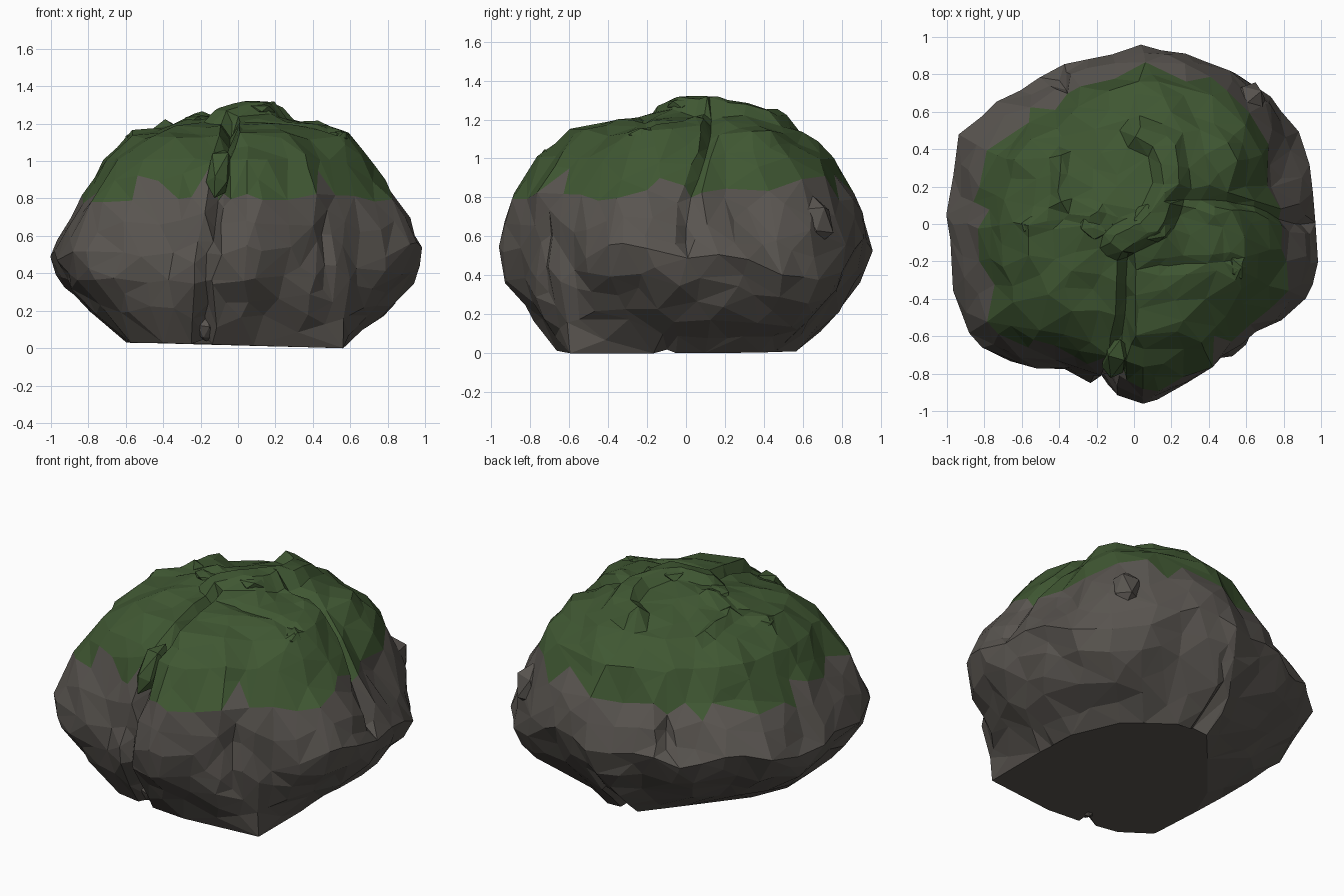
import bpy, bmesh, math, random
from mathutils import Vector, noise

if "Cube" in bpy.data.objects:
    bpy.data.objects.remove(bpy.data.objects["Cube"])

random.seed(4)


def material(name, rgb):
    m = bpy.data.materials.new(name)
    m.diffuse_color = (*rgb, 1)
    m.use_nodes = True
    m.node_tree.nodes["Principled BSDF"].inputs["Base Color"].default_value = m.diffuse_color
    return m


STONE = material("stone", (0.1, 0.09, 0.08))
MOSS = material("moss", (0.05, 0.095, 0.032))

# Widest outline seen from above, counter-clockwise
OUTLINE = [(1, -.18), (.97, .2), (.88, .5), (.74, .68), (.58, .78), (.35, .87), (.06, .96), (-.36, .86),
           (-.5, .75), (-.75, .64), (-.92, .48), (-.98, .2), (-1, 0), (-.97, -.3), (-.88, -.58),
           (-.8, -.68), (-.65, -.75), (-.36, -.79), (-.15, -.88), (.06, -.95), (.22, -.88),
           (.42, -.79), (.65, -.57), (.8, -.5), (.9, -.4)]
# Flat footprint on the ground
BASE = [(.57, -.6), (.55, .1), (.42, .38), (.15, .57), (-.07, .57), (-.5, .06), (-.6, -.15),
        (-.58, -.5), (-.4, -.62), (0, -.67)]
# Height, blend from footprint to outline, then share kept toward +x, +y, -x, -y
LEVELS = [(0, 0, 1, 1, 1, 1), (.2, .52, 1, 1, 1, 1), (.38, .86, 1, 1, 1, 1.01),
          (.53, 1, 1, 1, 1, 1), (.68, 1, .92, .97, .94, .98), (.8, 1, .83, .91, .87, .94),
          (1.0, 1, .69, .82, .74, .8), (1.13, 1, .6, .64, .58, .6), (1.19, 1, .44, .47, .38, .4),
          (1.235, 1, .2, .25, .2, .2), (1.255, 1, .01, .01, .01, .01)]
# Shoulder bulges and hollows: angle, narrowness, amount
SHOULDERS = [(2.4, 4, -.09), (.3, 50, -.11), (.85, 12, .07), (-.72, 10, .09), (-2.36, 6, -.05)]
# Cracks: path points, width, depth
CRACKS = [([(-.18, -.62, 0), (-.18, -.75, .2), (-.16, -.88, .6), (-.1, -.8, .85), (-.05, -.55, 1.13),
            (-.04, -.2, 1.22)], .05, .11),
          ([(.56, -.1, .02), (.85, 0, .35), (.95, .01, .6), (.8, .02, .8), (.66, .1, 1.0), (.5, .13, 1.15),
            (.2, .15, 1.22)], .04, .06),
          ([(0, .58, 0), (-.02, .8, .2), (.08, .92, .36)], .05, .08),
          ([(-.35, .6, .3), (-.42, .78, .55), (-.36, .74, .8)], .05, .06),
          ([(.45, -.72, .3), (.47, -.73, .6), (.42, -.6, .95)], .04, .03),
          ([(-.02, -.24, 1.2), (.25, -.22, 1.2), (.55, -.2, 1.13)], .035, .035)]
# Raised ridges on top: path points, width, height
RIDGES = [([(.03, .5, 1.2), (.17, .42, 1.2), (.2, .2, 1.2), (.1, .0, 1.22), (-.08, -.1, 1.22)], .10, .06),
          ([(-.55, .0, 1.13), (-.4, .1, 1.17), (-.2, .06, 1.2)], .07, .025),
          ([(-.4, .1, 1.17), (-.39, .38, 1.13)], .04, .03),
          ([(.2, .14, 1.2), (.5, .06, 1.16), (.56, -.2, 1.12)], .08, .025)]


def path_distance(p, path):
    best = 9
    for a, b in zip(path, path[1:]):
        a, b = Vector(a), Vector(b)
        t = max(0, min(1, (p - a).dot(b - a) / (b - a).length_squared))
        best = min(best, (p - a.lerp(b, t)).length)
    return best


def outline_radius(ang, outline):
    d = Vector((math.cos(ang), math.sin(ang)))
    for i, a in enumerate(outline):
        a, b = Vector(a), Vector(outline[(i + 1) % len(outline)])
        den = d.cross(b - a)
        r, t = a.cross(b - a) / den, a.cross(d) / den
        if r > 0 and -1e-6 <= t <= 1 + 1e-6:
            return r
    return 0.9


def lobe(ang, centre, power):
    return max(0, math.cos(ang - centre)) ** power


def boulder_point(ang, f):
    i = min(int(f), len(LEVELS) - 2)
    z, blend, *sides = [a + (b - a) * (f - i) for a, b in zip(LEVELS[i], LEVELS[i + 1])]
    c, s = math.cos(ang), math.sin(ang)
    k = sides[0 if c > 0 else 2] * c * c + sides[1 if s > 0 else 3] * s * s
    slope = max(0, min(1, (z - .53) / .27))
    k *= 1 + slope * sum(h * lobe(ang, a, n) for a, n, h in SHOULDERS)
    r = k * (outline_radius(ang, BASE) * (1 - blend) + outline_radius(ang, OUTLINE) * blend)
    p = Vector((r * c, r * s, z))
    out = (p - Vector((0, 0, .55))).normalized()
    # broad lumps, then chipped detail
    q = p.copy()
    fade = min(1, z * 6)
    q += out * fade * (.03 * noise.noise(p * 2.6) + .025 * noise.noise(p * 6 + Vector((5, 1, 2))))
    # wandering waistline and slightly tilted underside
    waist = .16 * noise.noise(Vector((c * 2.2, s * 2.2, 3)))
    waist -= .12 * lobe(ang, .5, 8) + .06 * lobe(ang, -2.36, 6)
    q.z += waist * max(0, 1 - abs(z - .5) / .45)
    q.z += .026 * (.55 - p.x) * max(0, 1 - z * 4)
    for path, w, depth in CRACKS:
        q -= out * depth * max(0, 1 - path_distance(p, path) / w)
    for path, w, h in RIDGES:
        q.z += h * min(1, 2 * max(0, 1 - path_distance(p, path) / w))
    q.z = max(q.z, 0)
    return q


def moss_line(x, y):
    a = math.atan2(y, x)
    return (.83 + .03 * lobe(a, .75, 3) - .05 * lobe(a, math.pi, 3)
            + .10 * noise.noise(Vector((x * 4, y * 4, 0))))


def finish(name, bm, mossy):
    me = bpy.data.meshes.new(name)
    bmesh.ops.recalc_face_normals(bm, faces=bm.faces)
    bm.to_mesh(me)
    bm.free()
    ob = bpy.data.objects.new(name, me)
    bpy.context.collection.objects.link(ob)
    me.materials.append(STONE)
    me.materials.append(MOSS)
    for p in me.polygons:
        p.material_index = int(mossy)
    return ob


# Boulder body: dense loft, thinned to irregular facets
COLS, SUB = 120, 5
bm = bmesh.new()
rings = []
for j in range((len(LEVELS) - 1) * SUB + 1):
    rings.append([bm.verts.new(boulder_point(2 * math.pi * i / COLS, j / SUB)) for i in range(COLS)])
for lo, hi in zip(rings, rings[1:]):
    for i in range(COLS):
        n = (i + 1) % COLS
        bm.faces.new((lo[i], lo[n], hi[n], hi[i]))
bm.faces.new(rings[0][::-1])
bm.faces.new(rings[-1])
body = finish("boulder", bm, False)
dec = body.modifiers.new("facets", 'DECIMATE')
dec.ratio = 0.085
bpy.context.view_layer.objects.active = body
bpy.ops.object.modifier_apply(modifier=dec.name)
for p in body.data.polygons:
    p.use_smooth = False
    c = p.center
    p.material_index = int(c.z > moss_line(c.x, c.y))


# Loose chunks embedded in the surface
def chunk(name, loc, size, rot, mossy):
    bm = bmesh.new()
    bmesh.ops.create_icosphere(bm, subdivisions=1, radius=1)
    for v in bm.verts:
        v.co *= random.uniform(.8, 1.1)
    ob = finish(name, bm, mossy)
    ob.location, ob.scale = loc, size
    ob.rotation_euler = [math.radians(a) for a in rot]


chunk("front_crack_slab", (-.1, -.72, .93), (.08, .09, .19), (-38, 12, 0), True)
chunk("back_right_chip", (.62, .66, .67), (.1, .1, .14), (0, -10, 40), False)
chunk("right_top_chip", (.55, -.23, 1.11), (.06, .08, .06), (0, 30, 0), True)
chunk("left_top_chip", (-.55, .0, 1.13), (.07, .05, .04), (0, -15, 20), True)
chunk("middle_top_chip", (-.22, -.02, 1.22), (.09, .06, .035), (0, 0, -20), True)
chunk("summit_chip", (.1, .0, 1.28), (.1, .13, .04), (0, 0, 30), True)
chunk("front_base_chip", (-.17, -.62, .1), (.06, .07, .08), (20, 0, 0), False)
chunk("right_base_chip", (.54, -.03, .07), (.08, .12, .05), (0, -20, 0), False)
